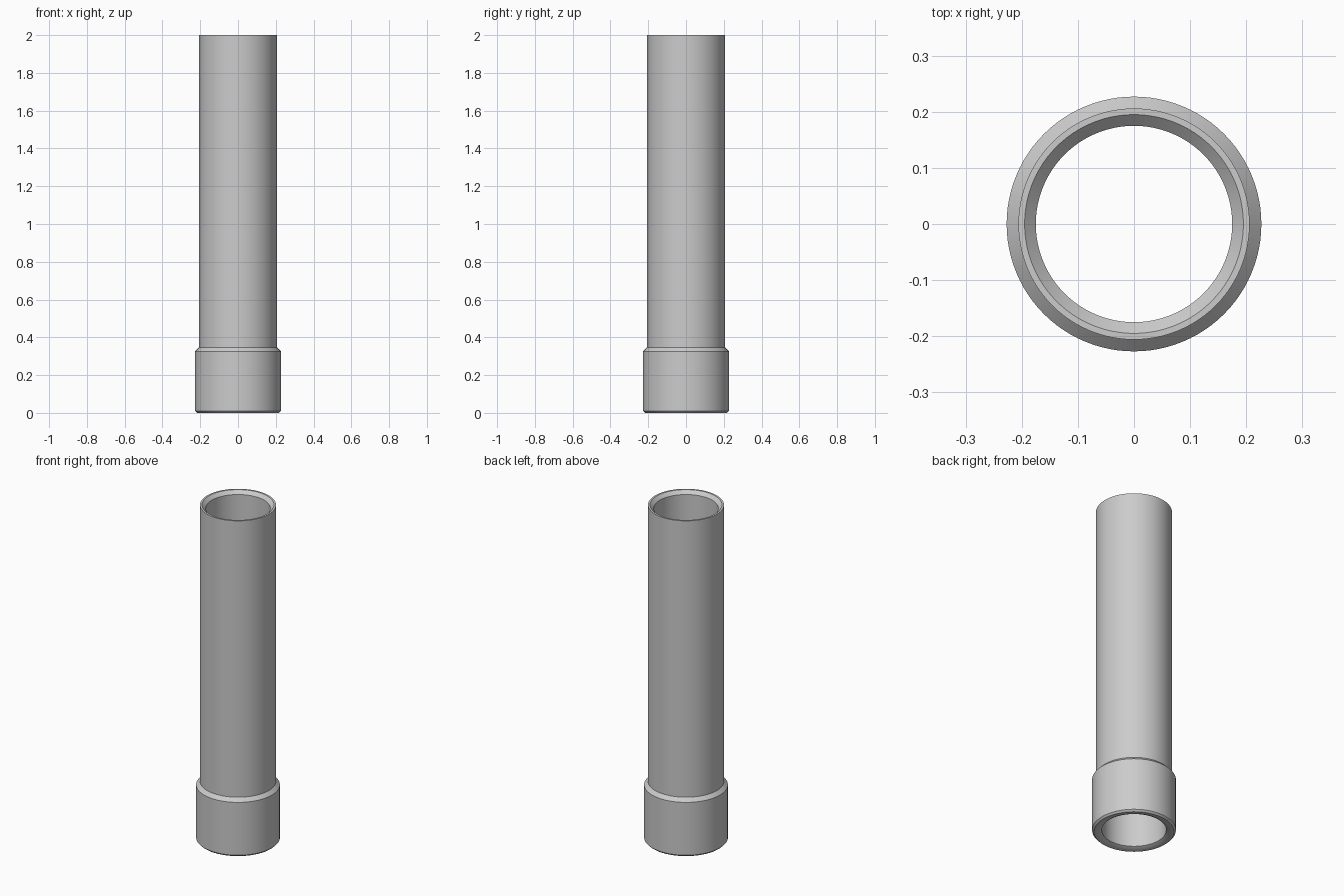
import bpy, bmesh, math
from mathutils import Vector

cube = bpy.data.objects.get("Cube")
if cube:
    bpy.data.objects.remove(cube, do_unlink=True)

SEGMENTS = 96
BORE, RIM, TUBE, COLLAR = 0.175, 0.195, 0.206, 0.227
COLLAR_TOP, HEIGHT = 0.347, 2.0

# Plain grey material
grey = bpy.data.materials.new("plain_grey")
grey.use_nodes = True
colour = (0.6, 0.6, 0.6, 1.0)
grey.diffuse_color = colour
grey.node_tree.nodes["Principled BSDF"].inputs["Base Color"].default_value = colour


def lathe(name, profile, material):
    """Revolve a closed (radius, height) outline around the z axis."""
    bm = bmesh.new()
    points = [bm.verts.new((r, 0, z)) for r, z in profile]
    edges = [bm.edges.new((p, points[(i + 1) % len(points)]))
             for i, p in enumerate(points)]
    bmesh.ops.spin(bm, geom=points + edges, cent=Vector(), axis=(0, 0, 1),
                   angle=math.tau, steps=SEGMENTS)
    bmesh.ops.remove_doubles(bm, verts=bm.verts, dist=1e-5)
    bmesh.ops.recalc_face_normals(bm, faces=bm.faces)
    mesh = bpy.data.meshes.new(name)
    bm.to_mesh(mesh)
    bm.free()
    mesh.materials.append(material)
    obj = bpy.data.objects.new(name, mesh)
    bpy.context.collection.objects.link(obj)
    bpy.ops.object.select_all(action="DESELECT")
    obj.select_set(True)
    bpy.context.view_layer.objects.active = obj
    bpy.ops.object.shade_smooth_by_angle(angle=math.radians(30))
    return obj


# Hollow pipe with a chamfered collar at its foot and a countersunk mouth
lathe("pipe_with_collar", [
    (RIM, 0), (COLLAR - 0.01, 0), (COLLAR, 0.01),          # foot
    (COLLAR, COLLAR_TOP - COLLAR + TUBE),                  # collar wall
    (TUBE, COLLAR_TOP), (TUBE, HEIGHT),                    # tube wall
    (RIM, HEIGHT), (BORE, HEIGHT - 0.02), (BORE, 0.01),    # mouth and bore
], grey)
